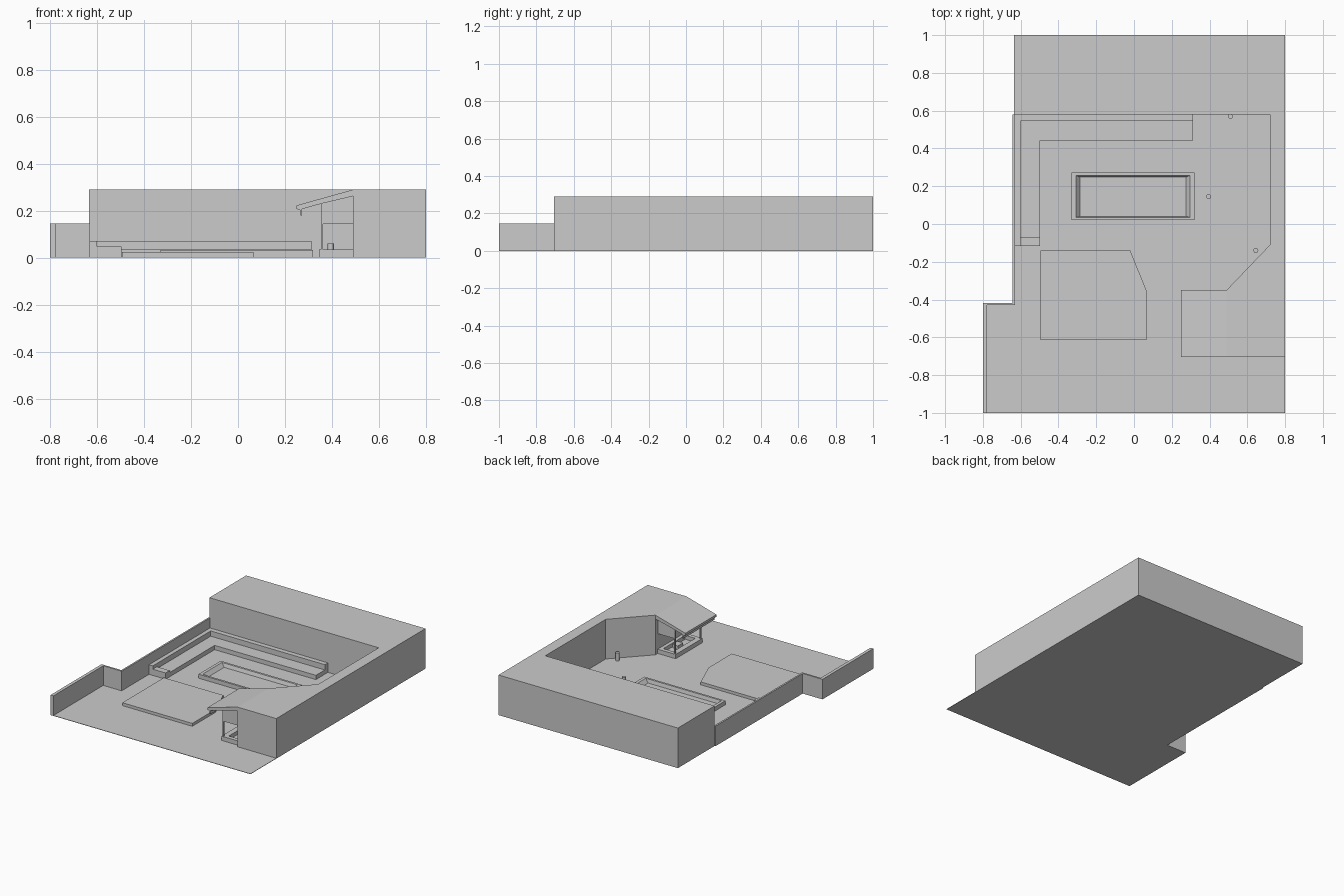
import bpy, bmesh

if "Cube" in bpy.data.objects:
    bpy.data.objects.remove(bpy.data.objects["Cube"])


def to_object(name, bm):
    bmesh.ops.recalc_face_normals(bm, faces=bm.faces)
    mesh = bpy.data.meshes.new(name)
    bm.to_mesh(mesh)
    bm.free()
    ob = bpy.data.objects.new(name, mesh)
    bpy.context.collection.objects.link(ob)
    return ob


def extrude(name, pts, offset):
    """Closed solid from a planar outline pushed along an offset vector."""
    bm = bmesh.new()
    face = bm.faces.new([bm.verts.new(p) for p in pts])
    res = bmesh.ops.extrude_face_region(bm, geom=[face], use_keep_orig=True)
    verts = [g for g in res["geom"] if isinstance(g, bmesh.types.BMVert)]
    bmesh.ops.translate(bm, vec=offset, verts=verts)
    return to_object(name, bm)


def prism(name, outline, z0, z1):
    return extrude(name, [(x, y, z0) for x, y in outline], (0, 0, z1 - z0))


def box(name, x0, x1, y0, y1, z0, z1):
    return prism(name, [(x0, y0), (x1, y0), (x1, y1), (x0, y1)], z0, z1)


def trough(name, outer, inner, floor, top, z_floor):
    """Rectangular basin with sloping inner sides; rects are x0, x1, y0, y1."""
    bm = bmesh.new()
    rings = []
    for (x0, x1, y0, y1), z in ((outer, 0), (outer, top), (inner, top), (floor, z_floor)):
        rings.append([bm.verts.new(p) for p in
                      ((x0, y0, z), (x1, y0, z), (x1, y1, z), (x0, y1, z))])
    for a, b in zip(rings, rings[1:]):
        for i in range(4):
            j = (i + 1) % 4
            bm.faces.new((a[i], a[j], b[j], b[i]))
    bm.faces.new(rings[0])
    bm.faces.new(rings[-1])
    return to_object(name, bm)


# Ground sheet
prism("ground", [(-0.8, -1), (0.8, -1), (0.8, 1), (-0.635, 1), (-0.635, -0.42), (-0.8, -0.42)],
      0, 0.003)

# Tall terrace wrapping the back and right of the yard
prism("terrace_block", [(-0.635, 1), (-0.635, 0.58), (0.72, 0.58), (0.72, -0.11), (0.49, -0.35),
                        (0.49, -0.705), (0.8, -0.705), (0.8, 1)], 0, 0.29)

# Stepped boundary wall on the left
prism("boundary_wall", [(-0.8, -1), (-0.777, -1), (-0.777, -0.43), (-0.63, -0.43), (-0.63, 0.58),
                        (-0.642, 0.58), (-0.642, -0.417), (-0.8, -0.417)], 0, 0.145)

# Corner bench: back rest, seat and arm
prism("bench_back", [(-0.63, -0.117), (-0.6, -0.117), (-0.6, 0.545), (0.313, 0.545),
                     (0.313, 0.58), (-0.63, 0.58)], 0, 0.072)
prism("bench_seat", [(-0.6, -0.07), (-0.497, -0.07), (-0.497, 0.443), (0.313, 0.443),
                     (0.313, 0.545), (-0.6, 0.545)], 0, 0.034)
box("bench_arm", -0.6, -0.497, -0.117, -0.07, 0, 0.048)

# Raised paving
prism("paving", [(-0.495, -0.615), (0.065, -0.615), (0.065, -0.35), (-0.02, -0.14),
                 (-0.495, -0.14)], 0, 0.024)

# Shallow pool
trough("pool", (-0.33, 0.32, 0.02, 0.273), (-0.308, 0.297, 0.035, 0.257),
       (-0.285, 0.275, 0.041, 0.248), 0.032, 0.006)

# Short posts
for i, (x, y) in enumerate([(0.51, 0.57), (0.395, 0.145), (0.645, -0.14)]):
    bpy.ops.mesh.primitive_cylinder_add(vertices=16, radius=0.013, depth=0.06, location=(x, y, 0.03))
    bpy.context.object.name = f"bollard_{i + 1}"
    bpy.ops.object.shade_smooth_by_angle()

# Porch roof with hanging gutter lip
roof = [(0.25, 0.223), (0.49, 0.29), (0.49, 0.262), (0.355, 0.23), (0.272, 0.207),
        (0.273, 0.18), (0.267, 0.18), (0.263, 0.204), (0.25, 0.207)]
extrude("porch_roof", [(x, -0.705, z) for x, z in roof], (0, 0.355, 0))

# Porch posts and end panels
for side, y in (("front", -0.68), ("rear", -0.388)):
    box(f"porch_post_{side}", 0.353, 0.361, y, y + 0.008, 0, 0.235)
    panel = [(0.361, 0.143), (0.49, 0.143), (0.49, 0.265), (0.361, 0.235)]
    extrude(f"porch_panel_{side}", [(x, y, z) for x, z in panel], (0, 0.006, 0))

# Porch planter with a small block inside
trough("porch_planter", (0.346, 0.49, -0.684, -0.376), (0.385, 0.465, -0.655, -0.405),
       (0.385, 0.465, -0.655, -0.405), 0.034, 0.006)
box("planter_block", 0.415, 0.46, -0.56, -0.5, 0.005, 0.03)
